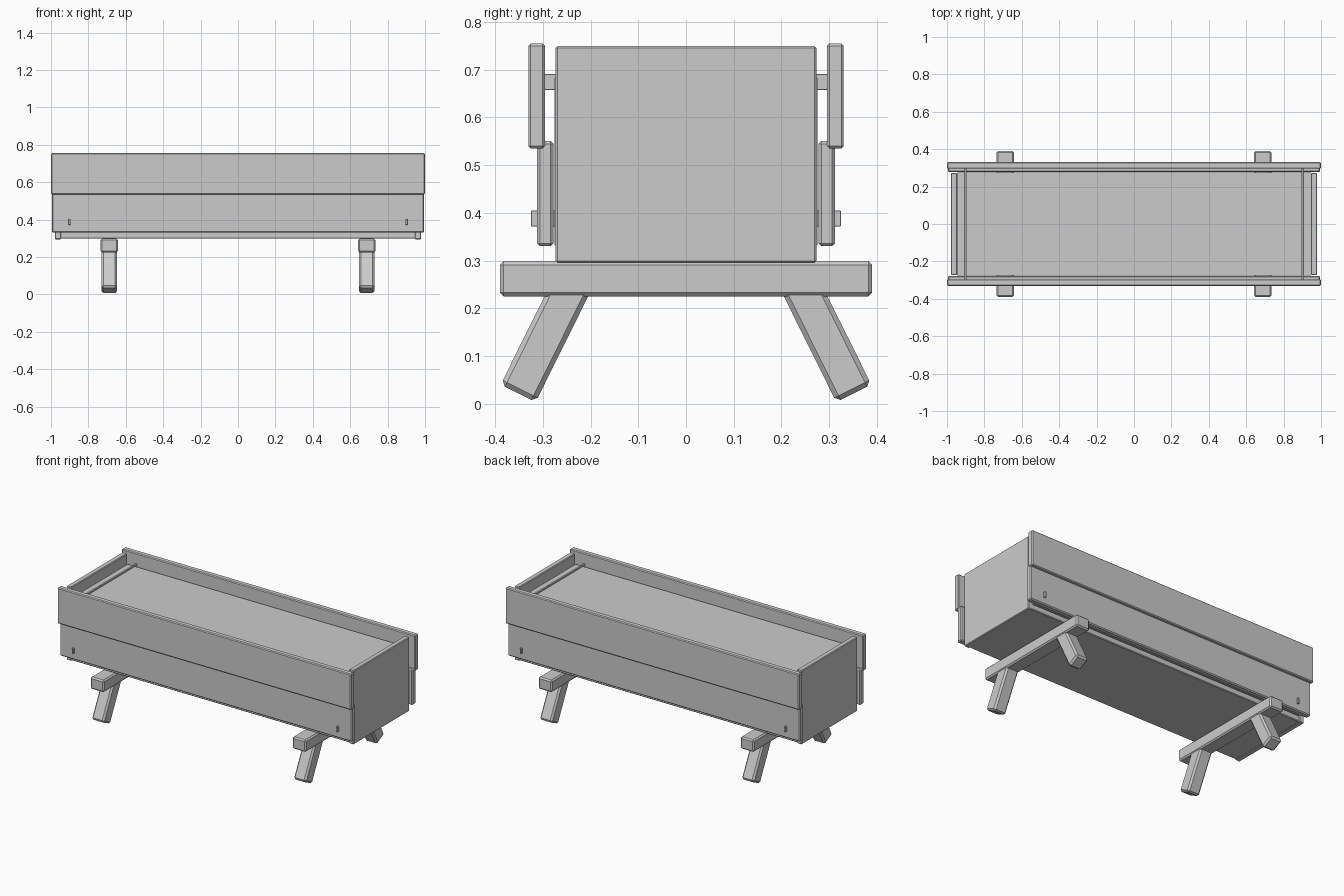
import bpy
import math

cube = bpy.data.objects.get("Cube")
if cube:
    bpy.data.objects.remove(cube, do_unlink=True)

# Single grey material
grey = bpy.data.materials.new("plain_grey")
grey.use_nodes = True
colour = (0.6, 0.6, 0.6, 1)
grey.diffuse_color = colour
grey.node_tree.nodes["Principled BSDF"].inputs["Base Color"].default_value = colour


def board(name, centre, size, bevel=0.004, tilt=0):
    """Chamfered timber, optionally tilted about x."""
    bpy.ops.mesh.primitive_cube_add(size=1, location=centre, rotation=(tilt, 0, 0))
    ob = bpy.context.object
    ob.name = name
    ob.scale = size
    bpy.ops.object.transform_apply(location=False, rotation=False, scale=True)
    ob.data.materials.append(grey)
    if bevel:
        mod = ob.modifiers.new("chamfer", "BEVEL")
        mod.width = bevel
        mod.segments = 1
    return ob


# Overlapping side planks
for side, s in (("front", -1), ("back", 1)):
    board(side + "_lower_plank", (0, s * 0.295, 0.44), (1.99, 0.035, 0.22), 0.006)
    board(side + "_upper_plank", (0, s * 0.313, 0.645), (2.0, 0.035, 0.22), 0.005)

# End boards, cross slats and trestle feet
for side, s in (("right", -1), ("left", 1)):
    board(side + "_end_board", (s * 0.962, 0, 0.522), (0.033, 0.546, 0.455))
    for level, z in (("lower", 0.388), ("upper", 0.674)):
        board(f"{side}_{level}_cross_slat", (s * 0.9, 0, z), (0.011, 0.65, 0.033), 0.001)
    x = s * 0.688
    board(side + "_foot_bar", (x, 0, 0.262), (0.092, 0.78, 0.074), 0.008)
    for end, e in (("front", -1), ("back", 1)):
        board(f"{side}_{end}_leg", (x, e * 0.294, 0.138), (0.082, 0.082, 0.26),
              0.01, e * math.radians(26.4))

# Floor and filling
board("floor", (0, 0, 0.316), (1.9, 0.54, 0.036))
board("filling", (0, 0, 0.507), (1.89, 0.552, 0.35), 0)
